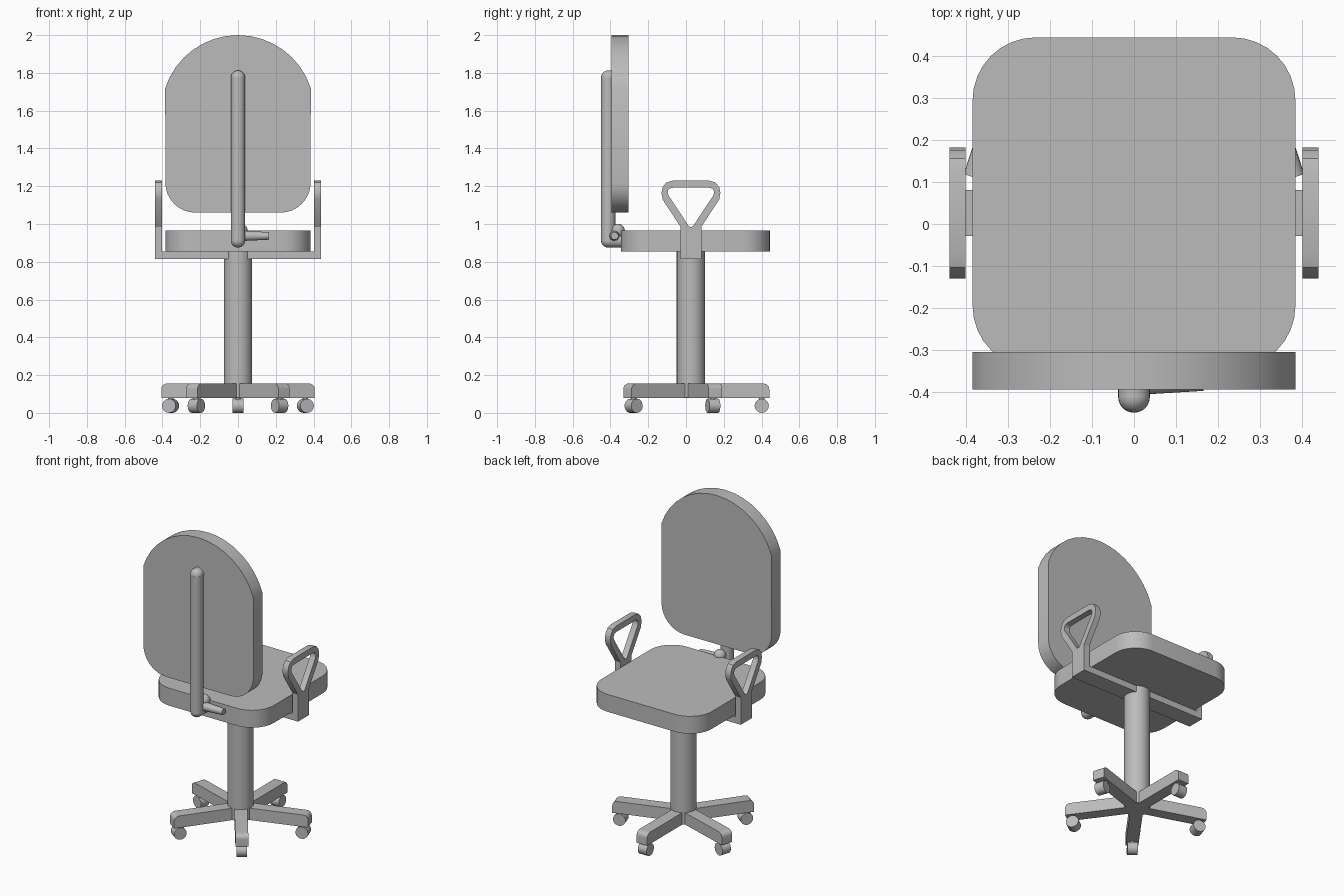
import bpy, bmesh
from math import sin, cos, pi, radians, atan2
from mathutils import Matrix, Vector

if "Cube" in bpy.data.objects:
    bpy.data.objects.remove(bpy.data.objects["Cube"], do_unlink=True)

grey = bpy.data.materials.new("plain grey")
grey.use_nodes = True
COLOUR = (0.5, 0.5, 0.5, 1)
grey.diffuse_color = COLOUR
grey.node_tree.nodes["Principled BSDF"].inputs["Base Color"].default_value = COLOUR

CY = 0.026          # centre line of column, base and arms
# Maps profile (u, v, depth) to (x, z, y) and to (y, z, x)
FACING_Y = Matrix(((1, 0, 0, 0), (0, 0, 1, 0), (0, 1, 0, 0), (0, 0, 0, 1)))
FACING_X = Matrix(((0, 0, 1, 0), (1, 0, 0, 0), (0, 1, 0, 0), (0, 0, 0, 1)))


def finish(name, bm, matrix=Matrix()):
    bmesh.ops.transform(bm, matrix=matrix, verts=bm.verts)
    bmesh.ops.recalc_face_normals(bm, faces=bm.faces)
    mesh = bpy.data.meshes.new(name)
    bm.to_mesh(mesh)
    bm.free()
    mesh.materials.append(grey)
    obj = bpy.data.objects.new(name, mesh)
    bpy.context.collection.objects.link(obj)
    bpy.ops.object.select_all(action='DESELECT')
    obj.select_set(True)
    bpy.context.view_layer.objects.active = obj
    bpy.ops.object.shade_smooth_by_angle(angle=radians(30))
    return obj


def prism(name, outline, d0, d1, matrix=Matrix()):
    bm = bmesh.new()
    face = bm.faces.new([bm.verts.new((u, v, d0)) for u, v in outline])
    new = bmesh.ops.extrude_face_region(bm, geom=[face])["geom"]
    tops = [g for g in new if isinstance(g, bmesh.types.BMVert)]
    bmesh.ops.translate(bm, vec=(0, 0, d1 - d0), verts=tops)
    return finish(name, bm, matrix)


def arc(cu, cv, r, start, end, steps=8):
    angles = [radians(start + (end - start) * i / steps) for i in range(steps + 1)]
    return [(cu + r * cos(a), cv + r * sin(a)) for a in angles]


def rod(name, a, b, r1, r2=None, sides=24):
    a, b = Vector(a), Vector(b)
    bm = bmesh.new()
    bmesh.ops.create_cone(bm, cap_ends=True, segments=sides, radius1=r1,
                          radius2=r1 if r2 is None else r2, depth=(b - a).length)
    turn = (b - a).to_track_quat('Z', 'Y').to_matrix().to_4x4()
    return finish(name, bm, Matrix.Translation((a + b) / 2) @ turn)


def ball(name, centre, r):
    bm = bmesh.new()
    bmesh.ops.create_uvsphere(bm, u_segments=20, v_segments=12, radius=r)
    return finish(name, bm, Matrix.Translation(centre))


def box(name, lo, hi):
    return prism(name, [(lo[0], lo[1]), (hi[0], lo[1]), (hi[0], hi[1]), (lo[0], hi[1])],
                 lo[2], hi[2])


# Seat cushion with round corners
W, R = 0.385, 0.15
F, B = 0.445, -0.345
seat = (arc(W - R, F - R, R, 0, 90) + arc(R - W, F - R, R, 90, 180)
        + arc(R - W, B + R, R, 180, 270) + arc(W - R, B + R, R, 270, 360))
prism("seat", seat, 0.855, 0.965)

# Backrest: round lower corners and a broad arched top
R, low, arch_z, arch_r = 0.16, 1.06, 1.595, 0.405
edge = math_angle = atan2(1.72 - arch_z, W) * 180 / pi
back = (arc(R - W, low + R, R, 180, 270) + arc(W - R, low + R, R, 270, 360)
        + arc(0, arch_z, arch_r, edge, 180 - edge, 16))
prism("backrest", back, -0.395, -0.305, FACING_Y)

# Back post, bent into the backrest at the top and into the seat at the bottom
PY, PR = -0.412, 0.038
top, bottom = (0, PY, 1.775), (0, PY, 0.913)
rod("back_post", bottom, top, PR)
ball("post_top_elbow", top, PR)
ball("post_bottom_elbow", bottom, PR)
rod("post_top_mount", top, (0, -0.38, 1.775), PR)
rod("post_seat_mount", bottom, (0, -0.32, 0.913), PR)
ball("adjuster_knob", (0.015, -0.36, 0.965), 0.036)
rod("adjuster_lever", (0, -0.38, 0.937), (0.165, -0.378, 0.937), 0.028, 0.02)

# Column and the bar carrying the arms
rod("column", (0, CY, 0.082), (0, CY, 0.855), 0.075, sides=32)
box("arm_bar", (-0.402, CY - 0.055, 0.815), (0.402, CY + 0.055, 0.8549))

# Arms: upright and open triangular loop in one piece
outer = [(.055, .815), (.055, .985), (.15, 1.13), (.156, 1.165), (.15, 1.195),
         (.13, 1.22), (.095, 1.23)]
inner = [(.004, .985), (.012, .99), (.118, 1.15), (.123, 1.165), (.12, 1.18),
         (.112, 1.188), (.095, 1.192)]


def both_halves(half):
    return half + [(-u, v) for u, v in reversed(half)]


def arm(name, x0, x1):
    bm = bmesh.new()
    rings = [[bm.verts.new((u + CY, v, x)) for u, v in both_halves(p)]
             for p, x in ((outer, x0), (outer, x1), (inner, x1), (inner, x0))]
    n = len(rings[0])
    for k in range(4):
        a, b = rings[k], rings[(k + 1) % 4]
        for i in range(n):
            j = (i + 1) % n
            bm.faces.new((a[i], a[j], b[j], b[i]))
    return finish(name, bm, FACING_X)


arm("left_arm", 0.402, 0.44)
arm("right_arm", -0.44, -0.402)

# Five-legged base with a caster under each leg
leg = [(0, 0.08), (0.415, 0.08)] + arc(0.385, 0.125, 0.03, 0, 90, 6) + [(0, 0.155)]
for i in range(5):
    turn = Matrix.Translation((0, CY, 0)) @ Matrix.Rotation(radians(72 * i), 4, 'Z')
    prism(f"base_leg_{i + 1}", leg, -0.037, 0.037, turn @ FACING_X)
    rod(f"caster_{i + 1}", turn @ Vector((-0.03, 0.375, 0.0375)),
        turn @ Vector((0.03, 0.375, 0.0375)), 0.0375, sides=20)
    rod(f"caster_pin_{i + 1}", turn @ Vector((0, 0.375, 0.05)),
        turn @ Vector((0, 0.375, 0.09)), 0.015, sides=12)
